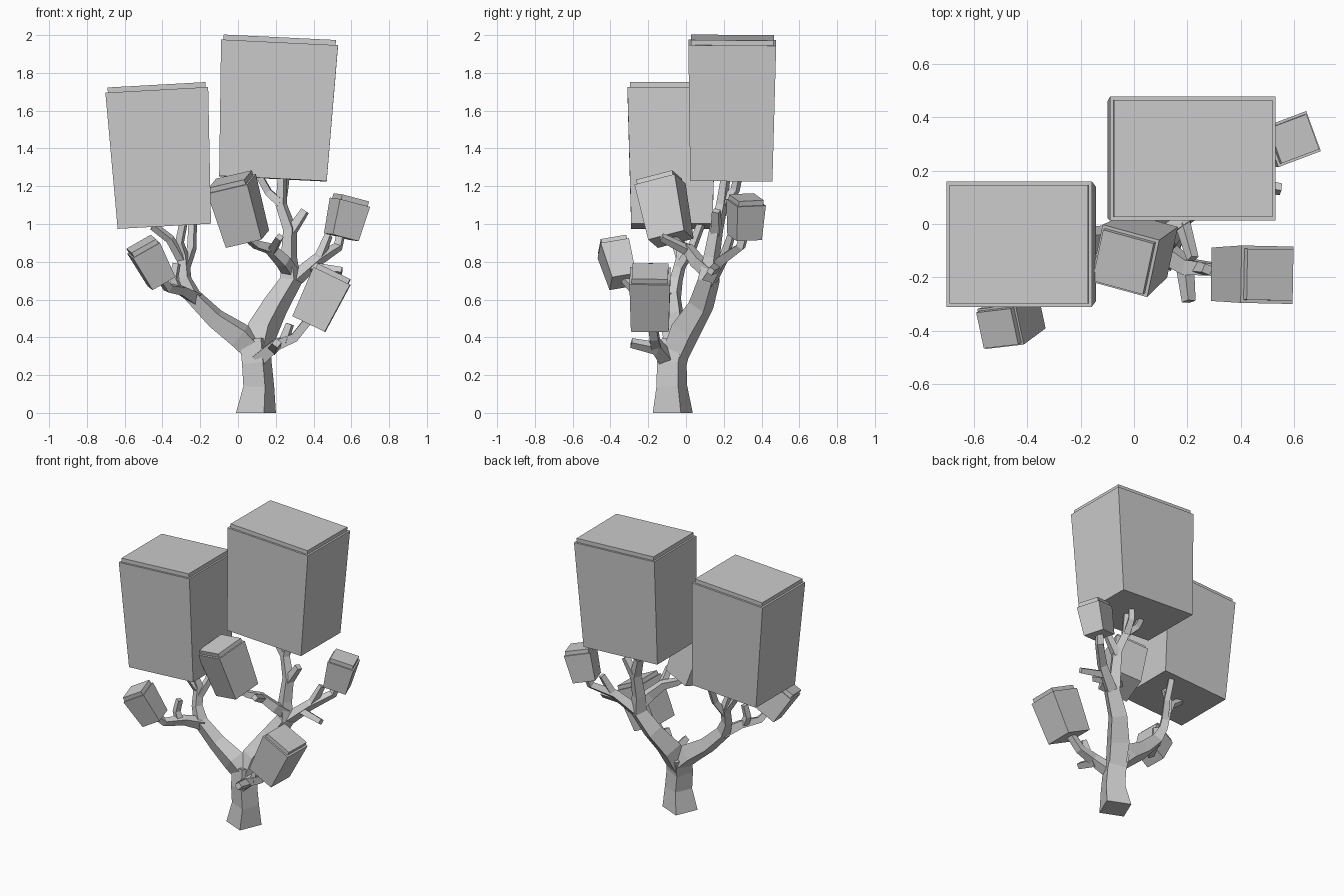
import bpy, bmesh, math
from mathutils import Vector, Matrix

cube = bpy.data.objects.get("Cube")
if cube:
    bpy.data.objects.remove(cube, do_unlink=True)

grey = bpy.data.materials.new("plain_grey")
grey.use_nodes = True
COLOUR = (0.6, 0.6, 0.6, 1)
grey.diffuse_color = COLOUR
grey.node_tree.nodes["Principled BSDF"].inputs["Base Color"].default_value = COLOUR


def finish(name, bm):
    bmesh.ops.recalc_face_normals(bm, faces=bm.faces)
    mesh = bpy.data.meshes.new(name)
    bm.to_mesh(mesh)
    bm.free()
    mesh.materials.append(grey)
    obj = bpy.data.objects.new(name, mesh)
    bpy.context.collection.objects.link(obj)
    return obj


def loft(bm, rings):
    """Skin quads between square rings and close both ends."""
    loops = [[bm.verts.new(p) for p in ring] for ring in rings]
    for a, b in zip(loops, loops[1:]):
        for i in range(4):
            j = (i + 1) % 4
            bm.faces.new((a[i], a[j], b[j], b[i]))
    bm.faces.new(loops[0][::-1])
    bm.faces.new(loops[-1])


def limb(name, *nodes, turn=22):
    """Four-sided tube through (x, y, z, radius) nodes."""
    pts = [Vector(n[:3]) for n in nodes]
    bm = bmesh.new()
    rings = []
    side = Vector((math.cos(math.radians(turn)), math.sin(math.radians(turn)), 0))
    last = len(pts) - 1
    for i, (p, n) in enumerate(zip(pts, nodes)):
        ahead = (pts[min(i + 1, last)] - p).normalized()
        behind = (p - pts[max(i - 1, 0)]).normalized()
        axis = (ahead + behind).normalized()
        if name == "trunk" and i == 0:
            axis = Vector((0, 0, 1))
        side = (side - axis * side.dot(axis)).normalized()
        other = axis.cross(side)
        rings.append([p + n[3] * v for v in (side, other, -side, -other)])
    loft(bm, rings)
    return finish(name, bm)


def foliage(name, low, high, low_size, high_size, yaw=0, inset=0.012, cap=0.027):
    """Tapered block leaning from low to high, with a thin slab on top."""
    low, high = Vector(low), Vector(high)
    up = (high - low).normalized()
    x = Vector((math.cos(math.radians(yaw)), math.sin(math.radians(yaw)), 0))
    x = (x - up * x.dot(up)).normalized()
    y = up.cross(x)

    def ring(c, w, d):
        return [c + x * (w / 2 * sx) + y * (d / 2 * sy)
                for sx, sy in ((-1, -1), (1, -1), (1, 1), (-1, 1))]

    w, d = high_size
    slab = (w - 2 * inset, d - 2 * inset)
    bm = bmesh.new()
    loft(bm, [ring(low, *low_size), ring(high, w, d),
              ring(high, *slab), ring(high + up * cap, *slab)])
    return finish(name, bm)


# Trunk and the two main limbs
limb("trunk", (.095, -.07, 0, .114), (.11, -.075, .14, .088),
     (.1, -.075, .26, .085), (.09, -.05, .38, .085))
limb("right_limb", (.1, -.06, .3, .075), (.13, 0, .44, .085), (.2, .08, .57, .07),
     (.28, .12, .7, .06), (.27, .135, .82, .045), (.275, .16, .97, .038),
     (.23, .19, 1.1, .032), (.235, .21, 1.25, .026))
limb("left_limb", (.09, -.05, .33, .07), (.01, -.06, .41, .075), (-.12, -.06, .5, .058),
     (-.24, -.07, .62, .048), (-.28, -.05, .71, .036), (-.29, -.02, .83, .032),
     (-.31, -.03, .9, .026), (-.29, -.04, 1.0, .024))

# Branches carrying foliage
limb("low_branch", (.11, -.1, .28, .05), (.2, -.16, .36, .04), (.3, -.17, .4, .032),
     (.38, -.185, .5, .03))
limb("middle_branch", (.28, .13, .74, .045), (.24, .06, .8, .042), (.17, .01, .87, .034),
     (.1, -.04, .89, .028), (.05, -.08, .93, .026))
limb("back_branch", (.28, .12, .69, .045), (.42, .19, .81, .035), (.53, .29, .88, .028),
     (.545, .31, .95, .026))
limb("front_left_branch", (-.23, -.07, .61, .045), (-.3, -.17, .65, .034),
     (-.37, -.28, .66, .028), (-.41, -.335, .72, .024))
limb("crown_fork", (.225, .19, 1.11, .03), (.16, .21, 1.17, .026), (.11, .2, 1.26, .024))
limb("crown_back_fork", (.225, .19, 1.1, .03), (.24, .26, 1.18, .026), (.25, .275, 1.25, .024))
limb("left_crown_fork", (-.29, -.02, .8, .03), (-.36, -.06, .92, .025), (-.45, -.08, .99, .024))
limb("left_crown_back_fork", (-.285, -.04, .76, .03), (-.245, .03, .87, .026),
     (-.24, .08, 1.0, .024))

# Bare twigs
limb("low_front_twig", (.19, -.15, .34, .035), (.205, -.29, .37, .026))
limb("low_upper_twig", (.24, -.165, .375, .03), (.275, -.17, .47, .024))
limb("middle_twig", (.18, .01, .86, .03), (.22, -.13, .93, .023))
limb("upper_twig", (.275, .16, .95, .035), (.355, .16, 1.07, .026))
limb("back_side_twig", (.38, .16, .77, .03), (.55, .13, .75, .023))
limb("back_upper_twig", (.43, .2, .82, .03), (.48, .24, .94, .023))
limb("left_twig", (-.32, -.19, .655, .03), (-.34, -.19, .71, .026), (-.325, -.18, .79, .023))

# Foliage blocks
foliage("large_right_foliage", (.185, .24, 1.24), (.22, .245, 1.96), (.57, .435), (.62, .465),
        inset=.013)
foliage("large_left_foliage", (-.39, -.075, .988), (-.43, -.075, 1.71), (.495, .43), (.545, .47),
        inset=.013)
foliage("middle_foliage", (.05, -.08, .92), (-.034, -.138, 1.212), (.2, .2), (.225, .225), yaw=-12)
foliage("front_left_foliage", (-.405, -.335, .695), (-.5, -.385, .872), (.14, .13), (.165, .155),
        yaw=12, inset=.008)
foliage("front_right_foliage", (.375, -.19, .47), (.498, -.19, .725), (.19, .2), (.215, .215), yaw=-1)
foliage("back_right_foliage", (.547, .31, .93), (.593, .318, 1.115), (.15, .14), (.175, .16),
        yaw=20, inset=.01)
